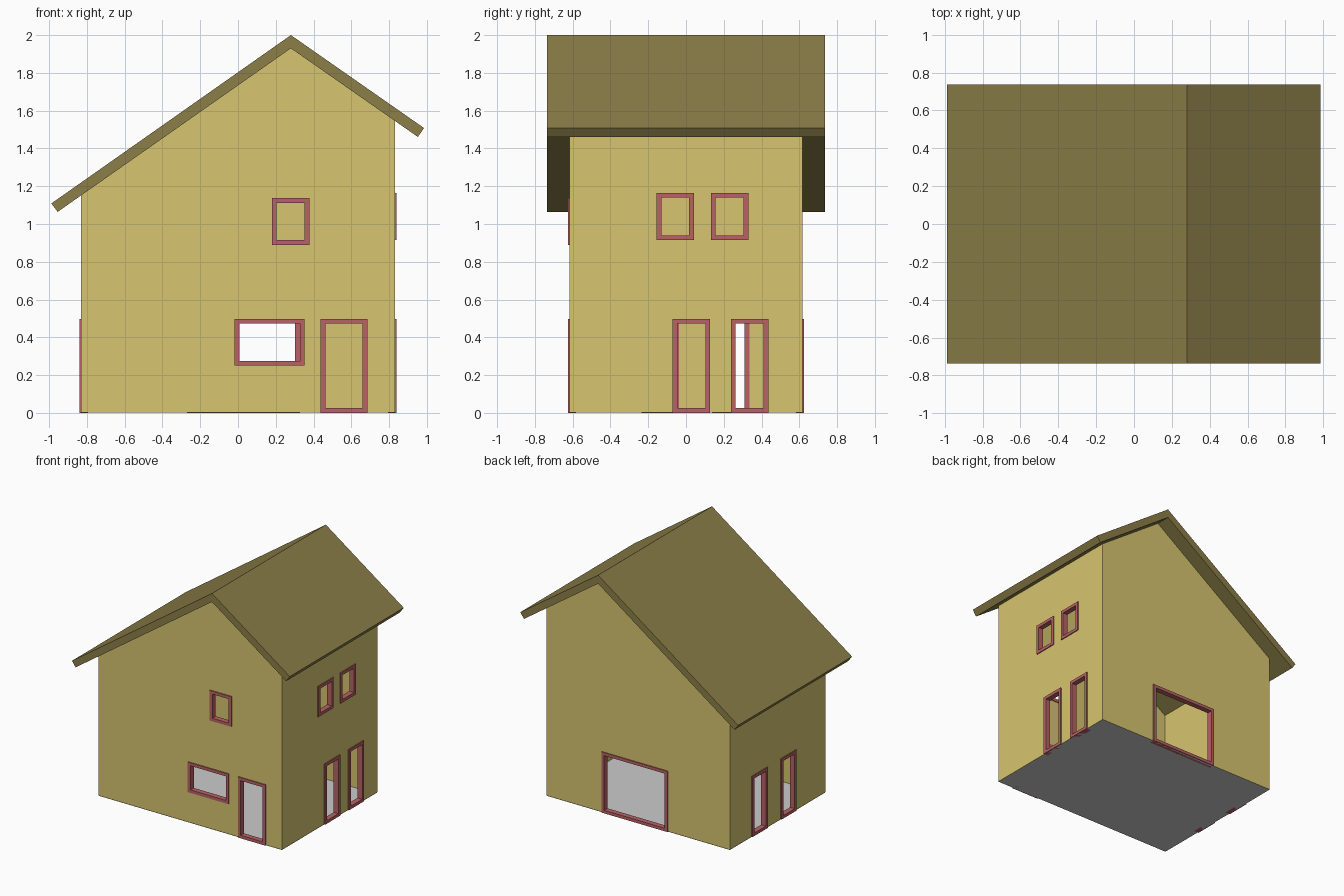
import bpy, bmesh

if "Cube" in bpy.data.objects:
    bpy.data.objects.remove(bpy.data.objects["Cube"])

HX, HY, T = 0.83, 0.617, 0.03      # wall half sizes and thickness
RIDGE, F = 0.28, 0.025             # ridge position, frame bar width


def material(name, rgb):
    m = bpy.data.materials.new(name)
    m.diffuse_color = (*rgb, 1)
    m.use_nodes = True
    m.node_tree.nodes["Principled BSDF"].inputs["Base Color"].default_value = m.diffuse_color
    return m


wall_mat = material("wall_yellow", (0.68, 0.56, 0.16))
roof_mat = material("roof_olive", (0.26, 0.21, 0.065))
frame_mat = material("frame_red", (0.48, 0.12, 0.13))


def finish(name, bm, mat=None):
    bmesh.ops.recalc_face_normals(bm, faces=bm.faces)
    me = bpy.data.meshes.new(name)
    bm.to_mesh(me)
    bm.free()
    ob = bpy.data.objects.new(name, me)
    bpy.context.collection.objects.link(ob)
    if mat:
        me.materials.append(mat)
    return ob


def prism(name, profile, half_y, mat=None):
    """Extrude an xz profile along y."""
    bm = bmesh.new()
    face = bm.faces.new([bm.verts.new((x, -half_y, z)) for x, z in profile])
    ext = bmesh.ops.extrude_face_region(bm, geom=[face])
    moved = [v for v in ext["geom"] if isinstance(v, bmesh.types.BMVert)]
    bmesh.ops.translate(bm, verts=moved, vec=(0, 2 * half_y, 0))
    return finish(name, bm, mat)


def add_box(bm, lo, hi):
    for v in bmesh.ops.create_cube(bm, size=1)["verts"]:
        v.co = [lo[i] + (v.co[i] + 0.5) * (hi[i] - lo[i]) for i in range(3)]


def wall_box(bm, side, a0, a1, z0, z1, out, inn):
    """Box lying in a wall: a runs along it, out/inn are depths from its face."""
    axis, sign = {"front": (1, -1), "back": (1, 1),
                  "left": (0, -1), "right": (0, 1)}[side]
    face = HY if axis else HX
    d0, d1 = sorted((sign * (face + out), sign * (face - inn)))
    if axis:
        add_box(bm, (a0, d0, z0), (a1, d1, z1))
    else:
        add_box(bm, (d0, a0, z0), (d1, a1, z1))


def cut(ob, cutter):
    mod = ob.modifiers.new("cut", "BOOLEAN")
    mod.operation, mod.solver, mod.object = "DIFFERENCE", "EXACT", cutter
    bpy.context.view_layer.objects.active = ob
    bpy.ops.object.modifier_apply(modifier=mod.name)
    bpy.data.objects.remove(cutter)


# openings: name, wall, start, end, bottom, top
openings = [
    ("front_door_frame", "front", 0.437, 0.685, 0, 0.497),
    ("front_low_window_frame", "front", -0.018, 0.352, 0.25, 0.497),
    ("front_upper_window_frame", "front", 0.18, 0.378, 0.89, 1.137),
    ("back_door_frame", "back", -0.27, 0.328, 0, 0.497),
]
for i, y in enumerate((-0.071, 0.238)):
    openings.append((f"right_door_frame_{i}", "right", y, y + 0.198, 0, 0.497))
for i, y in enumerate((-0.156, 0.132)):
    openings.append((f"right_window_frame_{i}", "right", y, y + 0.198, 0.915, 1.164))
for i, y in enumerate((-0.235, 0.138)):
    openings.append((f"left_door_frame_{i}", "left", y, y + 0.198, 0, 0.497))

# hollow walls
walls = prism("walls", [(-HX, 0.002), (HX, 0.002), (HX, 1.548),
                        (RIDGE, 1.932), (-HX, 1.153)], HY, wall_mat)
cut(walls, prism("room_cutter", [(-HX + T, -1), (HX - T, -1), (HX - T, 3),
                                 (-HX + T, 3)], HY - T))
bm = bmesh.new()
for _, side, a0, a1, z0, z1 in openings:
    h = F / 2
    wall_box(bm, side, a0 + h, a1 - h, z0 + h, z1 - h, 0.1, 0.1)
cut(walls, finish("opening_cutter", bm))

# door and window frames
for name, side, a0, a1, z0, z1 in openings:
    bm = bmesh.new()
    for b in ((a0, a1, z0, z0 + F), (a0, a1, z1 - F, z1),
              (a0, a0 + F, z0 + F, z1 - F), (a1 - F, a1, z0 + F, z1 - F)):
        wall_box(bm, side, *b, 0.008, T + 0.005)
    finish(name, bm, frame_mat)

# lopsided gable roof
prism("roof", [(-0.988, 1.109), (-0.955, 1.064), (RIDGE, 1.93), (0.952, 1.461),
               (0.985, 1.508), (RIDGE, 2.0)], 0.737, roof_mat)

# floor sheet
bm = bmesh.new()
bm.faces.new([bm.verts.new((x * HX, y * HY, 0))
              for x, y in ((-1, -1), (1, -1), (1, 1), (-1, 1))])
finish("floor", bm)
